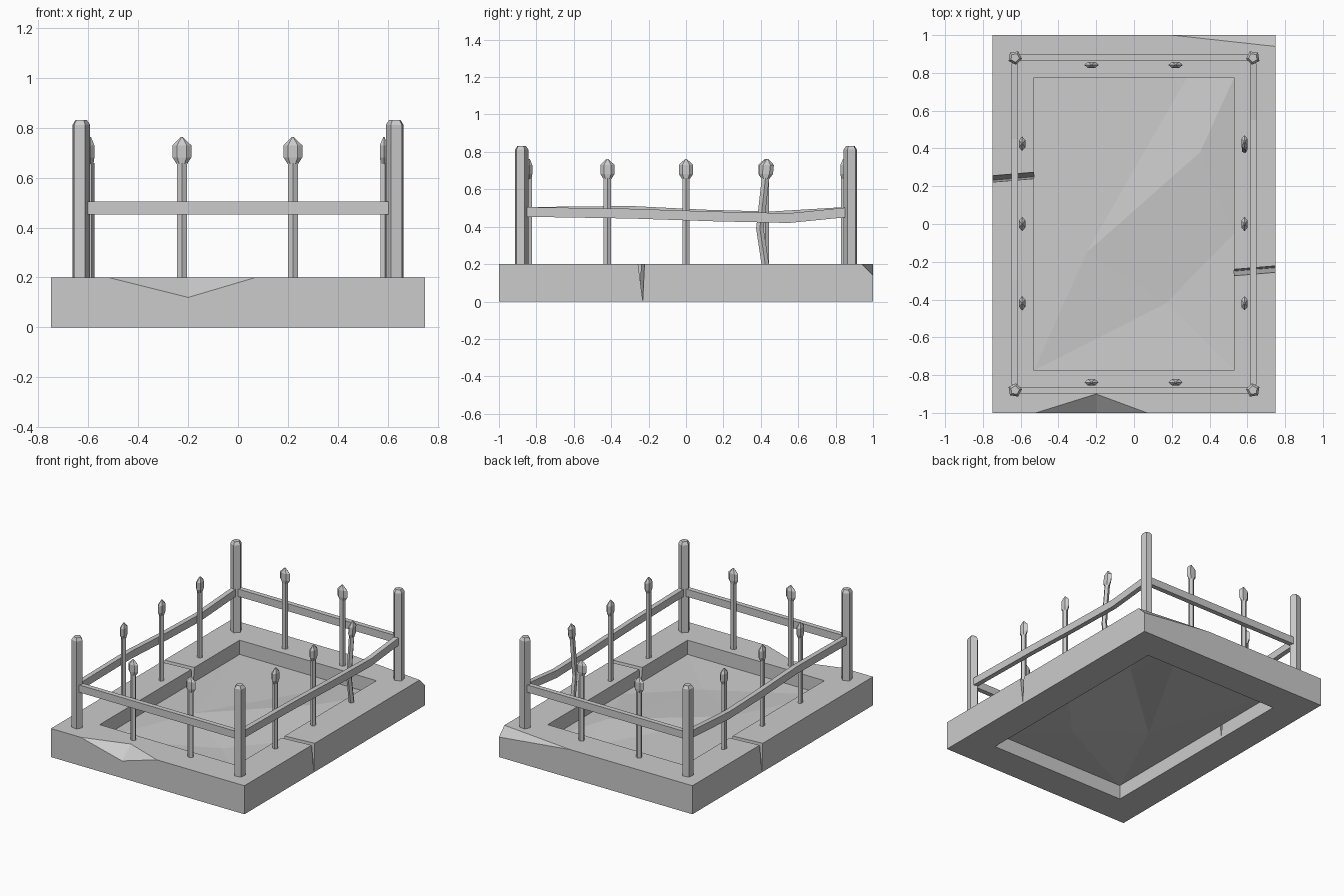
import bpy, bmesh, math
from mathutils import Vector, Matrix

cube = bpy.data.objects.get("Cube")
if cube:
    bpy.data.objects.remove(cube, do_unlink=True)

stone = bpy.data.materials.new("grey_stone")
stone.use_nodes = True
GREY = (0.6, 0.6, 0.6, 1)
stone.diffuse_color = GREY
stone.node_tree.nodes["Principled BSDF"].inputs["Base Color"].default_value = GREY


def finish(name, bm, fix_normals=True):
    if fix_normals:
        bmesh.ops.recalc_face_normals(bm, faces=bm.faces)
    mesh = bpy.data.meshes.new(name)
    bm.to_mesh(mesh)
    bm.free()
    mesh.materials.append(stone)
    obj = bpy.data.objects.new(name, mesh)
    bpy.context.collection.objects.link(obj)
    return obj


def hull(name, points):
    bm = bmesh.new()
    for p in points:
        bm.verts.new(p)
    bmesh.ops.convex_hull(bm, input=bm.verts)
    return finish(name, bm)


def box(name, x0, x1, y0, y1, z0, z1):
    return hull(name, [(x, y, z) for x in (x0, x1) for y in (y0, y1) for z in (z0, z1)])


def loft(name, rings, matrix=Matrix()):
    """Skin a list of equal rings and cap both ends."""
    bm = bmesh.new()
    loops = [[bm.verts.new(matrix @ Vector(p)) for p in ring] for ring in rings]
    n = len(loops[0])
    for low, high in zip(loops, loops[1:]):
        for i in range(n):
            j = (i + 1) % n
            bm.faces.new((low[i], low[j], high[j], high[i]))
    bm.faces.new(loops[0])
    bm.faces.new(loops[-1])
    return finish(name, bm)


def ring(cx, cy, z, rx, ry, sides, start):
    turn = [math.radians(start) + math.tau * i / sides for i in range(sides)]
    return [(cx + rx * math.cos(t), cy + ry * math.sin(t), z) for t in turn]


def cut(target, cutter):
    mod = target.modifiers.new("cut", 'BOOLEAN')
    mod.operation = 'DIFFERENCE'
    mod.solver = 'EXACT'
    mod.object = cutter
    bpy.context.view_layer.objects.active = target
    bpy.ops.object.modifier_apply(modifier=mod.name)
    bpy.data.objects.remove(cutter, do_unlink=True)


# Stone border with an open middle
border = box("stone_border", -0.75, 0.75, -1, 1, 0, 0.2)
cut(border, box("opening_cutter", -0.53, 0.53, -0.775, 0.775, -0.1, 0.3))

# Broken front edge and broken back corner
cut(border, hull("front_chip_cutter", [(-0.52, -1, 0.2), (0.07, -1, 0.2), (-0.2, -1, 0.12),
                                       (-0.2, -0.9, 0.2), (-0.2, -1.1, 0.3)]))
cut(border, hull("corner_chip_cutter", [(0.2, 1, 0.2), (0.75, 0.94, 0.2),
                                        (0.75, 1, 0.14), (0.85, 1.1, 0.3)]))

# V-shaped cracks across the two long sides
for s in (1, -1):
    crack = []
    for x, y in ((0.5, -0.26), (0.8, -0.235)):
        crack += [(s * x, s * (y - 0.018), 0.21), (s * x, s * (y + 0.018), 0.21),
                  (s * x, s * (y + 0.008), 0.004)]
    cut(border, hull("crack_cutter", crack))

# Uneven ground inside the border
bm = bmesh.new()
spots = {"front_l": (-0.53, -0.775, 0.1), "front_r": (0.53, -0.775, 0.1),
         "back_r": (0.53, 0.775, 0.1), "back_l": (-0.53, 0.775, 0.1),
         "side": (0.53, -0.05, 0.1), "rear": (0.28, 0.775, 0.1), "rear_l": (-0.22, 0.775, 0.1),
         "hump": (-0.25, -0.15, 0.115), "peak": (0.35, 0.38, 0.135), "dip": (0.17, -0.42, 0.085)}
v = {key: bm.verts.new(p) for key, p in spots.items()}
for names in ("front_l hump back_l", "hump rear_l back_l", "hump rear rear_l",
              "hump peak rear", "peak back_r rear", "hump dip peak", "dip side peak",
              "peak side back_r", "front_l dip hump", "front_l front_r dip",
              "front_r side dip"):
    bm.faces.new([v[key] for key in names.split()])
finish("ground", bm, fix_normals=False)

# Five-sided corner posts, one point facing outward
for sx in (-1, 1):
    for sy in (-1, 1):
        out = math.degrees(math.atan2(sy, sx))
        name = ("front" if sy < 0 else "back") + ("_left" if sx > 0 else "_right") + "_post"
        loft(name, [ring(sx * 0.63, sy * 0.88, z, r, r, 5, out)
                    for z, r in ((0.19, 0.038), (0.812, 0.038), (0.832, 0.024))])


# Rails: straight at front and back, sagging on the long sides
def rail(name, path, along_x):
    rings = []
    for x, y, z in path:
        rings.append([(x, y + a, z + b) if along_x else (x + a, y, z + b)
                      for a, b in ((-0.017, -0.026), (0.017, -0.026),
                                   (0.017, 0.026), (-0.017, 0.026))])
    loft(name, rings)


for name, y in (("front_rail", -0.88), ("back_rail", 0.88)):
    rail(name, [(-0.605, y, 0.479), (0.605, y, 0.479)], True)
rail("left_rail", [(0.632, y, z) for y, z in
                   ((-0.85, 0.479), (-0.3, 0.47), (0.15, 0.455), (0.55, 0.446), (0.85, 0.476))], False)
rail("right_rail", [(-0.632, y, z) for y, z in
                    ((-0.85, 0.479), (-0.3, 0.485), (0.1, 0.465), (0.45, 0.455), (0.85, 0.479))], False)


# Upright bars with flat pointed heads
def bar(name, x, y, turn, bent=False):
    place = Matrix.Translation((x, y, 0)) @ Matrix.Rotation(math.radians(turn), 4, 'Z')
    stops = [(0, 0.19), (-0.03, 0.39), (0.0, 0.66)] if bent else [(0, 0.19), (0, 0.66)]
    loft(name, [ring(dx, 0, z, 0.021, 0.017, 5, 126) for dx, z in stops], place)
    lean = 0.1 if bent else 0
    head = [ring(lean * (z - 0.66), 0, z, w, d, 6, 0)
            for z, w, d in ((0.655, 0.021, 0.014), (0.682, 0.038, 0.019),
                            (0.73, 0.038, 0.019), (0.763, 0.004, 0.003))]
    loft(name + "_head", head, place)


for x in (-0.225, 0.22):
    bar("front_bar", x, -0.838, 0)
    bar("back_bar", x, 0.842, 180)
for y in (-0.42, 0, 0.425):
    bar("left_bar", 0.585, y, 90, bent=y > 0.1)
    bar("right_bar", -0.592, y, 90)
